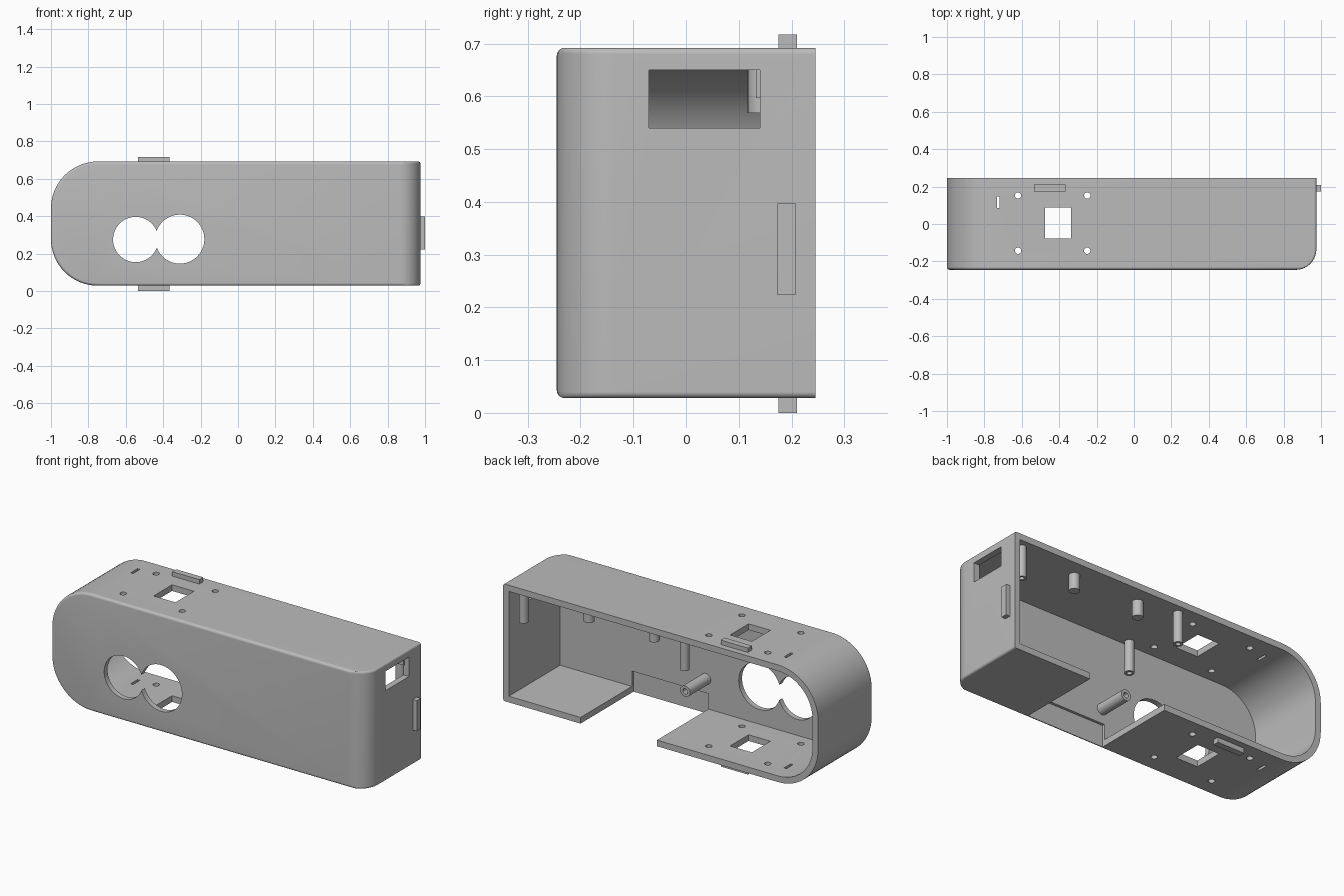
import bpy, bmesh, math
from mathutils import Vector

cube = bpy.data.objects.get("Cube")
if cube:
    bpy.data.objects.remove(cube, do_unlink=True)

grey = bpy.data.materials.new("plain grey")
grey.use_nodes = True
grey.diffuse_color = (0.5, 0.5, 0.5, 1)
grey.node_tree.nodes["Principled BSDF"].inputs["Base Color"].default_value = (0.5, 0.5, 0.5, 1)

FRONT, BACK = -0.245, 0.245
LEFT_X, RIGHT_X = -1.0, 0.975
LOW, HIGH = 0.028, 0.692
WALL, FACE = 0.035, 0.03


def loft(name, rings):
    """Skin a closed solid over rings that share a point count."""
    bm = bmesh.new()
    loops = [[bm.verts.new(p) for p in ring] for ring in rings]
    n = len(loops[0])
    for a, b in zip(loops, loops[1:]):
        for i in range(n):
            j = (i + 1) % n
            bm.faces.new((a[i], a[j], b[j], b[i]))
    bm.faces.new(loops[0])
    bm.faces.new(loops[-1])
    bmesh.ops.recalc_face_normals(bm, faces=bm.faces)
    mesh = bpy.data.meshes.new(name)
    bm.to_mesh(mesh)
    bm.free()
    mesh.materials.append(grey)
    obj = bpy.data.objects.new(name, mesh)
    bpy.context.collection.objects.link(obj)
    return obj


def box(name, x, y, z):
    rings = [[(x[0], y[0], h), (x[1], y[0], h), (x[1], y[1], h), (x[0], y[1], h)] for h in z]
    return loft(name, rings)


def rod(name, start, end, radius, bore=0, sides=32):
    """Round rod between two points, with an optional blind bore at its end."""
    start, end = Vector(start), Vector(end)
    axis = (end - start).normalized()
    u = axis.orthogonal().normalized()
    v = axis.cross(u)
    stops = [(start, radius), (end, radius)]
    if bore:
        stops += [(end, bore), (end.lerp(start, 0.8), bore)]
    angles = [math.tau * i / sides for i in range(sides)]
    return loft(name, [[c + (u * math.cos(t) + v * math.sin(t)) * r for t in angles]
                       for c, r in stops])


def outline(y, x0, x1, z0, z1, big, small, steps=16):
    """Rounded outline: big radius at the -x end, small radius at the +x end."""
    pts = []
    corners = [(x1 - small, z1 - small, small), (x0 + big, z1 - big, big),
               (x0 + big, z0 + big, big), (x1 - small, z0 + small, small)]
    for k, (cx, cz, r) in enumerate(corners):
        for i in range(steps + 1):
            t = math.pi / 2 * (k + i / steps)
            pts.append((cx + r * math.cos(t), y, cz + r * math.sin(t)))
    return pts


def fillet(depth, r):
    """Inset of a rounded edge at a given depth behind the front face."""
    return r - math.sqrt(max(0, r * r - (r - depth) ** 2)) if depth < r else 0


def smooth(obj):
    bpy.ops.object.select_all(action='DESELECT')
    obj.select_set(True)
    bpy.context.view_layer.objects.active = obj
    bpy.ops.object.shade_smooth_by_angle(angle=math.radians(30))


# Outer body: fine edge round on the front, broad round at the +x front corner
BROAD, FINE = 0.11, 0.015
depths = sorted({r * (1 - math.cos(math.pi / 2 * i / n))
                 for r, n in ((FINE, 5), (BROAD, 14)) for i in range(n + 1)})
rings = []
for d in depths + [BACK - FRONT]:
    e = fillet(d, FINE)
    rings.append(outline(FRONT + d, LEFT_X + e, RIGHT_X - fillet(d, BROAD),
                         LOW + e, HIGH - e, 0.25 - e, 0.012))
body = loft("case_shell", rings)

# Cutters: cavity, front openings, mounting holes, side window, floor gap
cutters = [loft("cavity_cutter", [
    outline(y, LEFT_X + WALL, RIGHT_X - WALL, LOW + WALL, HIGH - WALL, 0.25 - WALL, 0.001)
    for y in (FRONT + FACE, BACK + 0.1)])]
for x, z, r in ((-0.547, 0.275, 0.121), (-0.311, 0.277, 0.131)):
    cutters.append(rod("round_opening_cutter", (x, -0.4, z), (x, -0.1, z), r, sides=64))
for x in (-0.62, -0.25):
    for y in (-0.143, 0.152):
        cutters.append(rod("screw_hole_cutter", (x, y, -0.1), (x, y, 0.8), 0.017))
cutters.append(box("square_hole_cutter", (-0.475, -0.338), (-0.078, 0.088), (-0.1, 0.8)))
cutters.append(box("slot_cutter", (-0.733, -0.718), (0.086, 0.147), (-0.1, 0.8)))
cutters.append(box("window_cutter", (0.9, 1.1), (-0.07, 0.14), (0.54, 0.65)))
cutters.append(box("floor_gap_cutter", (0.01, 0.49), (FRONT + 0.015, 0.4), (LOW + 0.016, 0.15)))
cutters.append(box("floor_gap_lower_cutter", (0.01, 0.49), (FRONT + 0.015, 0.4), (-0.1, 0.1)))

bpy.context.view_layer.objects.active = body
for cutter in cutters:
    cutter.hide_render = True
    mod = body.modifiers.new("cut", 'BOOLEAN')
    mod.operation, mod.solver, mod.object = 'DIFFERENCE', 'EXACT', cutter
    bpy.ops.object.modifier_apply(modifier=mod.name)
    bpy.data.objects.remove(cutter, do_unlink=True)
smooth(body)

# Snap tabs near the open back
box("top_tab", (-0.535, -0.365), (0.175, 0.21), (HIGH - 0.005, 0.717))
box("bottom_tab", (-0.535, -0.365), (0.175, 0.21), (0, LOW + 0.005))
box("side_tab", (RIGHT_X - 0.005, 1.0), (0.173, 0.208), (0.223, 0.397))

# Small stop block beside the window
box("window_stop", (0.88, 0.945), (0.133, 0.155), (0.597, 0.66))

# Hollow screw posts hanging from the ceiling
ceiling = HIGH - WALL + 0.005
for x in (0.885, -0.125):
    for y in (0.19, -0.185):
        smooth(rod("ceiling_screw_post", (x, y, ceiling), (x, y, 0.48), 0.025, 0.013))

# Short solid pegs on the ceiling
for x in (0.507, 0.097):
    smooth(rod("ceiling_peg", (x, 0.145, ceiling), (x, 0.145, 0.568), 0.028))

# Hollow screw posts standing on the front wall
for x in (0.026, -0.875):
    smooth(rod("front_screw_post", (x, FRONT + FACE - 0.005, 0.23), (x, -0.03, 0.23), 0.031, 0.015))
